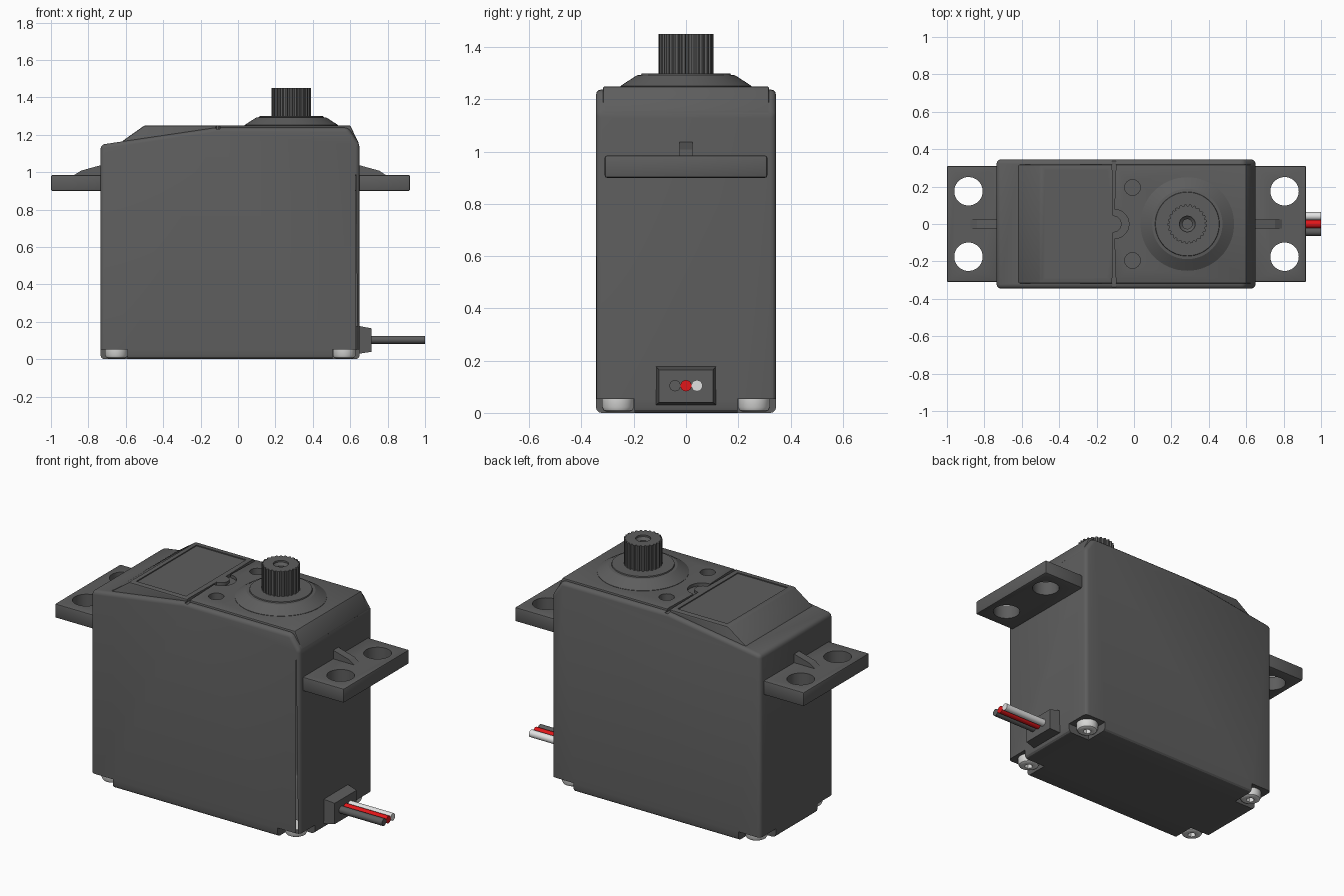
import bpy, bmesh
from math import sin, cos, pi, radians
from mathutils import Matrix, Vector

cube = bpy.data.objects.get("Cube")
if cube:
    bpy.data.objects.remove(cube, do_unlink=True)


def material(name, rgb):
    m = bpy.data.materials.new(name)
    m.use_nodes = True
    m.diffuse_color = (*rgb, 1)
    bsdf = next(n for n in m.node_tree.nodes if n.type == 'BSDF_PRINCIPLED')
    bsdf.inputs["Base Color"].default_value = (*rgb, 1)
    return m


GREY = material("dark grey plastic", (0.11, 0.11, 0.11))
RED = material("red wire", (0.75, 0.008, 0.01))
WHITE = material("white wire", (0.76, 0.76, 0.76))
STEEL = material("pale screw metal", (0.68, 0.68, 0.67))


def finish(name, bm, mat):
    bmesh.ops.recalc_face_normals(bm, faces=bm.faces)
    me = bpy.data.meshes.new(name)
    bm.to_mesh(me)
    bm.free()
    me.materials.append(mat)
    ob = bpy.data.objects.new(name, me)
    bpy.context.collection.objects.link(ob)
    return ob


def select(ob):
    bpy.ops.object.select_all(action='DESELECT')
    ob.select_set(True)
    bpy.context.view_layer.objects.active = ob


def prism(name, pts, axis, lo, hi, mat=GREY):
    """Extrude an outline: (x, z) along y, or (x, y) along z."""
    bm = bmesh.new()
    place = (lambda a, b: (a, lo, b)) if axis == 'y' else (lambda a, b: (a, b, lo))
    face = bm.faces.new([bm.verts.new(place(a, b)) for a, b in pts])
    new = bmesh.ops.extrude_face_region(bm, geom=[face])["geom"]
    shift = Vector((0, hi - lo, 0) if axis == 'y' else (0, 0, hi - lo))
    bmesh.ops.translate(bm, vec=shift, verts=[v for v in new if isinstance(v, bmesh.types.BMVert)])
    return finish(name, bm, mat)


def box(name, x0, x1, y0, y1, z0, z1):
    return prism(name, [(x0, y0), (x1, y0), (x1, y1), (x0, y1)], 'z', z0, z1)


def lathe(name, profile, x, y, mat=GREY, n=48):
    """Stack rings of (radius, z) and cap both ends."""
    bm = bmesh.new()
    rings = [[bm.verts.new((x + r * cos(2 * pi * i / n), y + r * sin(2 * pi * i / n), z))
              for i in range(n)] for r, z in profile]
    for a, b in zip(rings, rings[1:]):
        for i in range(n):
            j = (i + 1) % n
            bm.faces.new((a[i], a[j], b[j], b[i]))
    bm.faces.new(rings[0])
    bm.faces.new(rings[-1])
    return finish(name, bm, mat)


def apply(ob, kind, **settings):
    select(ob)
    mod = ob.modifiers.new("step", kind)
    for key, value in settings.items():
        setattr(mod, key, value)
    bpy.ops.object.modifier_apply(modifier=mod.name)


def bevel(ob, width, segments=3, angle=30):
    apply(ob, 'BEVEL', width=width, segments=segments, limit_method='ANGLE',
          angle_limit=radians(angle))


def combine(ob, other, operation='DIFFERENCE'):
    apply(ob, 'BOOLEAN', object=other, operation=operation, solver='EXACT')
    bpy.data.objects.remove(other, do_unlink=True)


def smooth(ob, angle=30):
    select(ob)
    bpy.ops.object.shade_smooth_by_angle(angle=radians(angle))


# Case with its raised lid
case = prism("case", [(-0.735, 0), (0.65, 0), (0.65, 1.15), (0.59, 1.238),
                      (-0.12, 1.238), (-0.735, 1.147)], 'y', -0.345, 0.345)
bevel(case, 0.022)
lid = prism("lid", [(-0.62, 1.1), (0.6, 1.1), (0.648, 1.15), (0.6, 1.25),
                    (-0.5, 1.25), (-0.62, 1.165)], 'y', -0.318, 0.318)
bevel(lid, 0.008, 2)
combine(case, lid, 'UNION')

# Groove across the lid with a rounded tongue in the middle
arc = [pi * i / 16 - pi / 2 for i in range(17)]
left = [(-0.12, -0.5)] + [(-0.112 + 0.045 * cos(t), 0.045 * sin(t)) for t in arc] + [(-0.12, 0.5)]
right = [(-0.09, 0.5)] + [(-0.105 + 0.078 * cos(t), 0.078 * sin(t)) for t in reversed(arc)] + [(-0.09, -0.5)]
combine(case, prism("groove_cutter", left + right, 'z', 1.232, 1.4))

# Label recess, lid holes and corner screw pockets
label = box("label_cutter", -0.475, -0.145, -0.285, 0.285, 1.244, 1.4)
combine(case, label)
for s in (-1, 1):
    combine(case, lathe("hole_cutter", [(0.042, 1.17), (0.042, 1.4)], -0.008, s * 0.195, n=32))
    for x0, x1 in ((-0.8, -0.59), (0.505, 0.8)):
        y0, y1 = sorted((s * 0.197, s * 0.5))
        combine(case, box("pocket_cutter", x0, x1, y0, y1, -0.1, 0.053))
smooth(case)

# Mounting ears with two holes and a tapered rib each
for side, wall, tip, hole in (("right", -0.735, -1.0, -0.885), ("left", 0.65, 0.92, 0.805)):
    d = 1 if tip > wall else -1
    x0, x1 = sorted((wall - d * 0.03, tip))
    ear = box(side + "_mounting_ear", x0, x1, -0.311, 0.311, 0.9, 0.985)
    bevel(ear, 0.008, 2)
    for s in (-1, 1):
        combine(ear, lathe("ear_cutter", [(0.076, 0.8), (0.076, 1.1)], hole, s * 0.175))
    smooth(ear)
    prism(side + "_ear_rib", [(wall - d * 0.02, 0.96), (wall + d * 0.14, 0.96), (wall + d * 0.14, 0.985),
                              (wall + d * 0.105, 1.008), (wall, 1.037), (wall - d * 0.02, 1.037)],
          'y', -0.024, 0.024)

# Output collar
AXLE = 0.285
collar = lathe("output_collar", [(0.25, 1.23), (0.25, 1.252), (0.188, 1.292), (0.172, 1.294),
                                 (0.17, 1.3)], AXLE, 0, n=64)
smooth(collar, 25)

# Splined output shaft with a stepped screw hole
teeth = 25
outline = []
for i in range(teeth):
    for step, r in ((0, 0.096), (0.3, 0.096), (0.45, 0.105), (0.85, 0.105)):
        t = 2 * pi * (i + step) / teeth
        outline.append((AXLE + r * cos(t), r * sin(t)))
shaft = prism("output_shaft", outline, 'z', 1.28, 1.45)
combine(shaft, lathe("shaft_cutter", [(0.026, 1.32), (0.026, 1.425), (0.042, 1.44), (0.042, 1.5)],
                     AXLE, 0, n=32))
smooth(shaft, 20)

# Case screws in the bottom corners
for x, side in ((-0.65, "right"), (0.568, "left")):
    for y, end in ((-0.26, "front"), (0.26, "back")):
        screw = lathe(f"{end}_{side}_screw", [(0.061, 0.056), (0.061, 0.022), (0.055, 0.01),
                                             (0.044, 0.004), (0.034, 0.004)], x, y, STEEL)
        combine(screw, lathe("socket_cutter", [(0.024, -0.05), (0.024, 0.03)], x, y, STEEL, n=6))
        smooth(screw)

# Cable boss, tapered toward its outer face
boss = prism("cable_boss", [(0.63, 0.03), (0.65, 0.03), (0.715, 0.04), (0.715, 0.165),
                            (0.65, 0.177), (0.63, 0.177)], 'y', -0.115, 0.115)
for v in boss.data.vertices:
    if v.co.x > 0.7:
        v.co.y *= 0.9

# Three wires side by side
for name, y, mat in (("dark_wire", -0.042, GREY), ("red_wire", 0, RED), ("white_wire", 0.042, WHITE)):
    bm = bmesh.new()
    bmesh.ops.create_cone(bm, cap_ends=True, segments=24, radius1=0.0215, radius2=0.0215, depth=0.3,
                          matrix=Matrix.Translation((0.85, y, 0.104)) @ Matrix.Rotation(pi / 2, 4, 'Y'))
    smooth(finish(name, bm, mat))
